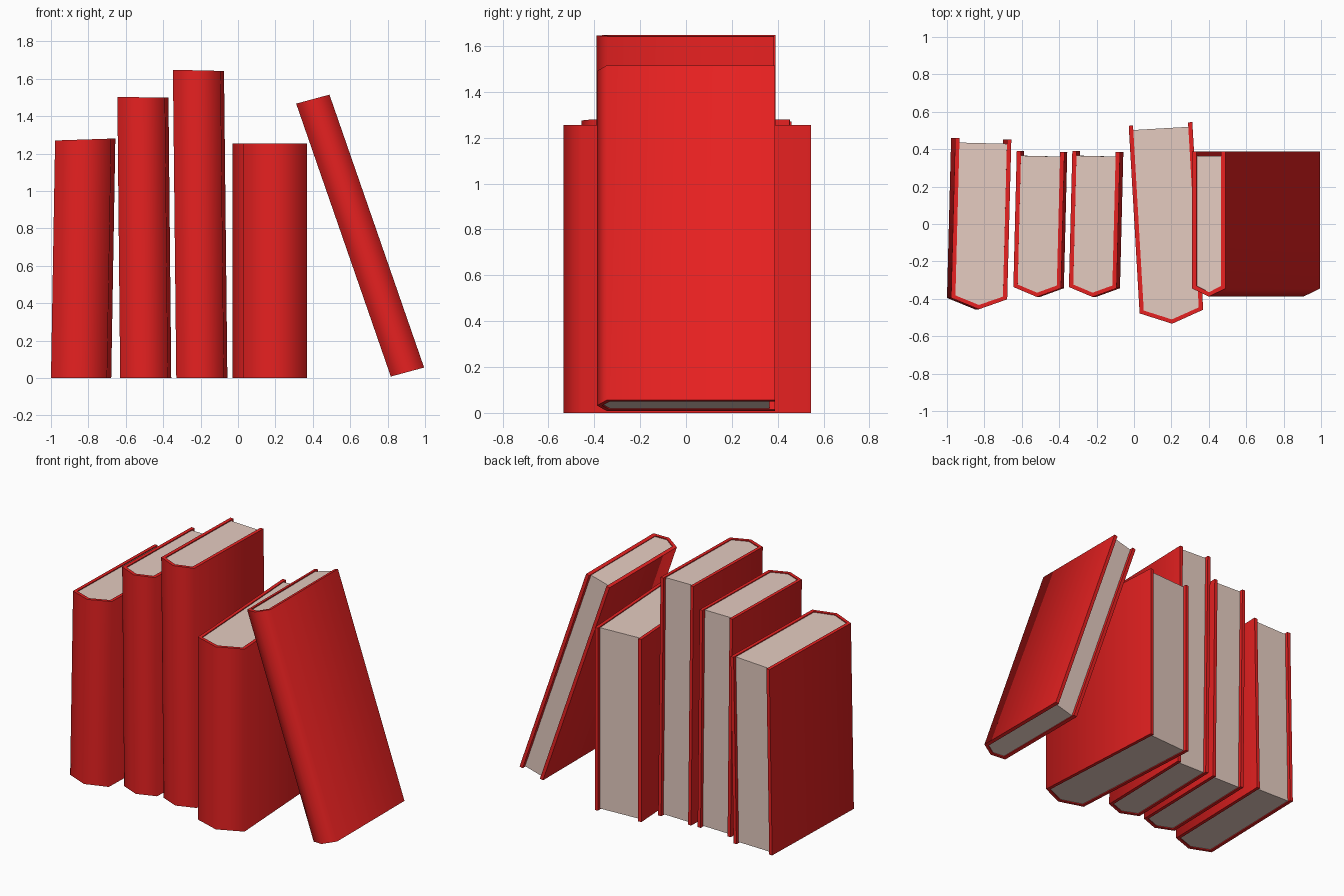
import bpy, bmesh, math

if "Cube" in bpy.data.objects:
    bpy.data.objects.remove(bpy.data.objects["Cube"])

T = 0.023        # cover board thickness
RECESS = 0.024   # pages set back from the fore edge


def material(name, rgb):
    m = bpy.data.materials.new(name)
    m.diffuse_color = (*rgb, 1)
    m.use_nodes = True
    m.node_tree.nodes["Principled BSDF"].inputs["Base Color"].default_value = m.diffuse_color
    return m


RED = material("red_cloth", (0.8, 0.015, 0.015))
PAPER = material("paper", (0.78, 0.60, 0.53))


def prism(name, profile, w0, w1, place, mat):
    """Extrude a plan profile between two heights, mapped into the book's pose."""
    bm = bmesh.new()
    low = [bm.verts.new(place(x, y, w0)) for x, y in profile]
    high = [bm.verts.new(place(x, y, w1)) for x, y in profile]
    n = len(profile)
    bm.faces.new(low)
    bm.faces.new(high)
    for i in range(n):
        j = (i + 1) % n
        bm.faces.new((low[i], low[j], high[j], high[i]))
    bmesh.ops.recalc_face_normals(bm, faces=bm.faces)
    me = bpy.data.meshes.new(name)
    bm.to_mesh(me)
    bm.free()
    me.materials.append(mat)
    ob = bpy.data.objects.new(name, me)
    bpy.context.collection.objects.link(ob)
    return ob


def book(name, x0, width, front, tip, back, height, lean=0, yaw=0,
         z0=0, top_tilt=0, tilt=0):
    # Pose: yaw in plan, lean sideways with height, slight tilt of the ends
    def place(x, y, w):
        u = x / width
        return (x0 + x + yaw * (y - front) + lean * w,
                y - yaw * x,
                z0 + tilt * u + (height + top_tilt * u) * w)

    mid = width / 2
    outer = [(0, back), (0, front), (mid, tip), (width, front), (width, back)]
    inner = [(T, back), (T, front + T * 0.6), (mid, tip + T),
             (width - T, front + T * 0.6), (width - T, back)]

    # Folded cover with pointed spine
    cover = prism(name + "_cover", outer + inner[::-1], 0, 1, place, RED)
    bpy.ops.object.select_all(action='DESELECT')
    cover.select_set(True)
    bpy.context.view_layer.objects.active = cover
    bpy.ops.object.shade_smooth_by_angle(angle=math.radians(80))

    # Page block inside the cover
    pages = [(T, back - RECESS)] + inner[1:4] + [(width - T, back - RECESS)]
    gap = 0.006 / height
    prism(name + "_pages", pages, gap, 1 - gap, place, PAPER)


# Four upright books, then one leaning on the row
book("first_book", -1.0, 0.30, -0.395, -0.452, 0.460, 1.27,
     lean=0.022, yaw=0.026, top_tilt=0.01)
book("second_book", -0.63, 0.255, -0.337, -0.387, 0.39, 1.503,
     lean=-0.015, yaw=0.025, top_tilt=-0.004)
book("tall_book", -0.33, 0.255, -0.337, -0.387, 0.39, 1.648,
     lean=-0.018, yaw=0.025, top_tilt=-0.006)
book("wide_book", 0.03, 0.34, -0.478, -0.543, 0.525, 1.255,
     yaw=-0.058, top_tilt=0)
book("leaning_book", 0.817, 0.178, -0.345, -0.388, 0.387, 1.459,
     lean=-0.506, z0=0.008, tilt=0.048)
